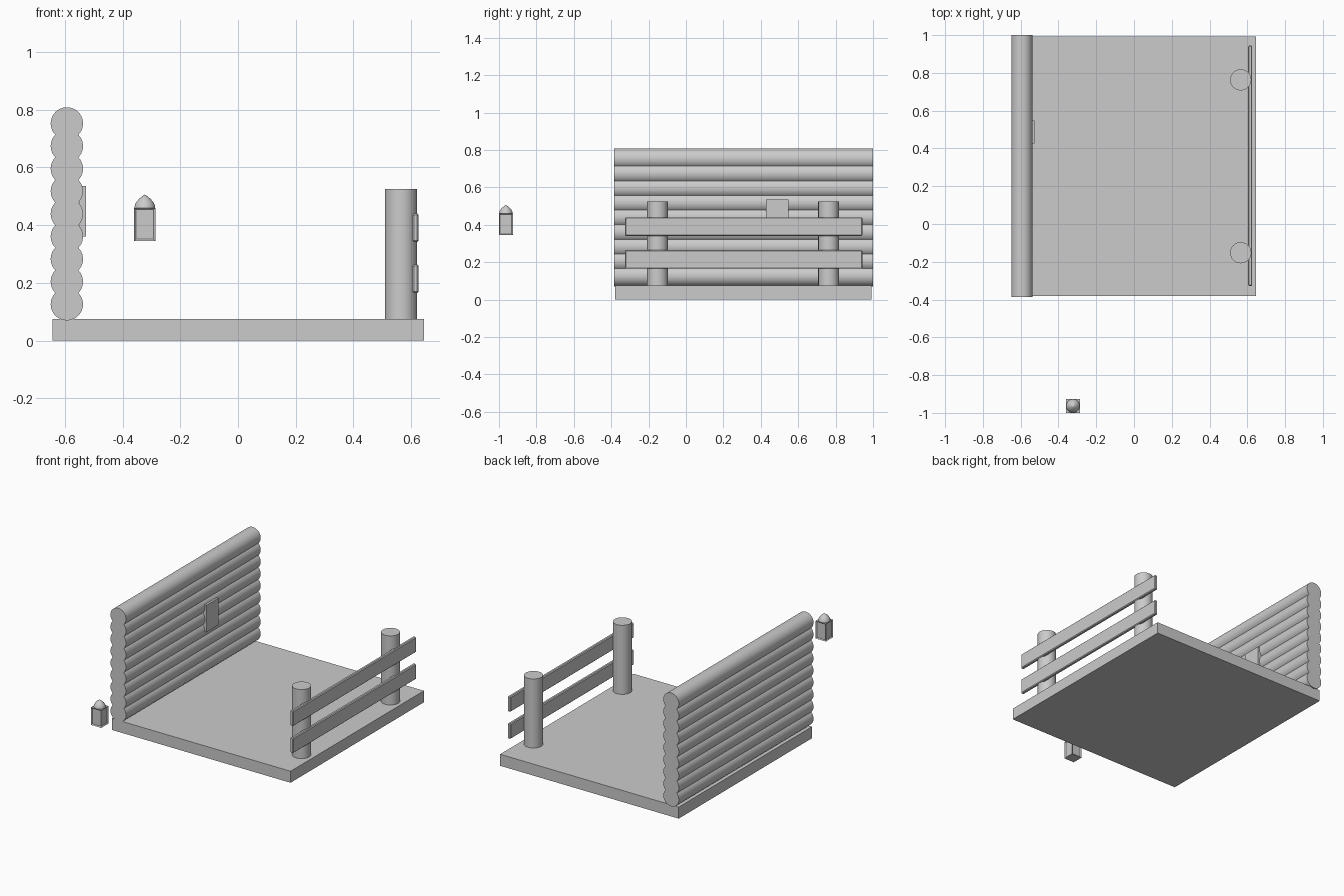
import bpy, bmesh, math
from mathutils import Vector

if "Cube" in bpy.data.objects:
    bpy.data.objects.remove(bpy.data.objects["Cube"])


def box(name, x, y, z, bevel=0.0):
    """Box from (min, max) ranges, with an optional bevel."""
    bpy.ops.mesh.primitive_cube_add(
        size=1, location=[(r[0] + r[1]) / 2 for r in (x, y, z)])
    ob = bpy.context.object
    ob.name = name
    size = Vector([r[1] - r[0] for r in (x, y, z)])
    for v in ob.data.vertices:
        v.co *= size
    if bevel:
        m = ob.modifiers.new("bevel", 'BEVEL')
        m.width = bevel
        m.segments = 1
    return ob


def cylinder(name, radius, length, loc, along_y=False):
    bpy.ops.mesh.primitive_cylinder_add(
        vertices=40, radius=radius, depth=length, location=loc,
        rotation=(math.pi / 2 if along_y else 0, 0, 0))
    ob = bpy.context.object
    ob.name = name
    bpy.ops.object.shade_smooth_by_angle(angle=math.radians(40))
    return ob


# Floor slab
box("floor", (-0.643, 0.645), (-0.38, 0.993), (0, 0.075))

# Log wall
for i in range(9):
    cylinder(f"wall_log_{i + 1}", 0.056, 1.386, (-0.593, 0.307, 0.126 + i * 0.0783), True)

# Small plaque on the inside of the wall
box("wall_plaque", (-0.55, -0.526), (0.427, 0.549), (0.36, 0.535))

# Fence posts and rails
for i, y in enumerate((-0.152, 0.763)):
    cylinder(f"fence_post_{i + 1}", 0.056, 0.455, (0.565, y, 0.2975))
for i, z in enumerate((0.165, 0.341)):
    box(f"fence_rail_{i + 1}", (0.604, 0.626), (-0.327, 0.944), (z, z + 0.099), 0.005)

# Lantern body with a recessed pane on each side
cx, cy, h = -0.323, -0.963, 0.037
body = box("lantern_body", (cx - h, cx + h), (cy - h, cy + h), (0.345, 0.46))
bm = bmesh.new()
bm.from_mesh(body.data)
sides = [f for f in bm.faces if abs(f.normal.z) < 0.5]
bmesh.ops.inset_individual(bm, faces=sides, thickness=0.009)
for f in sides:
    bmesh.ops.translate(bm, verts=f.verts, vec=-f.normal * 0.006)
bm.to_mesh(body.data)
bm.free()

# Lantern roof: pointed dome spun from a short profile
profile = [(0.036, 0.46), (0.034, 0.471), (0.028, 0.482), (0.018, 0.493), (0.009, 0.5)]
n = 24
bm = bmesh.new()
rings = [[bm.verts.new((cx + r * math.cos(2 * math.pi * k / n),
                        cy + r * math.sin(2 * math.pi * k / n), z)) for k in range(n)]
         for r, z in profile]
tip = bm.verts.new((cx, cy, 0.506))
bm.faces.new(rings[0][::-1])
for a, b in zip(rings, rings[1:]):
    for k in range(n):
        j = (k + 1) % n
        bm.faces.new((a[k], a[j], b[j], b[k]))
for k in range(n):
    bm.faces.new((rings[-1][k], rings[-1][(k + 1) % n], tip))
mesh = bpy.data.meshes.new("lantern_roof")
bm.to_mesh(mesh)
bm.free()
roof = bpy.data.objects.new("lantern_roof", mesh)
bpy.context.collection.objects.link(roof)
bpy.ops.object.select_all(action='DESELECT')
roof.select_set(True)
bpy.context.view_layer.objects.active = roof
bpy.ops.object.shade_smooth_by_angle(angle=math.radians(40))
